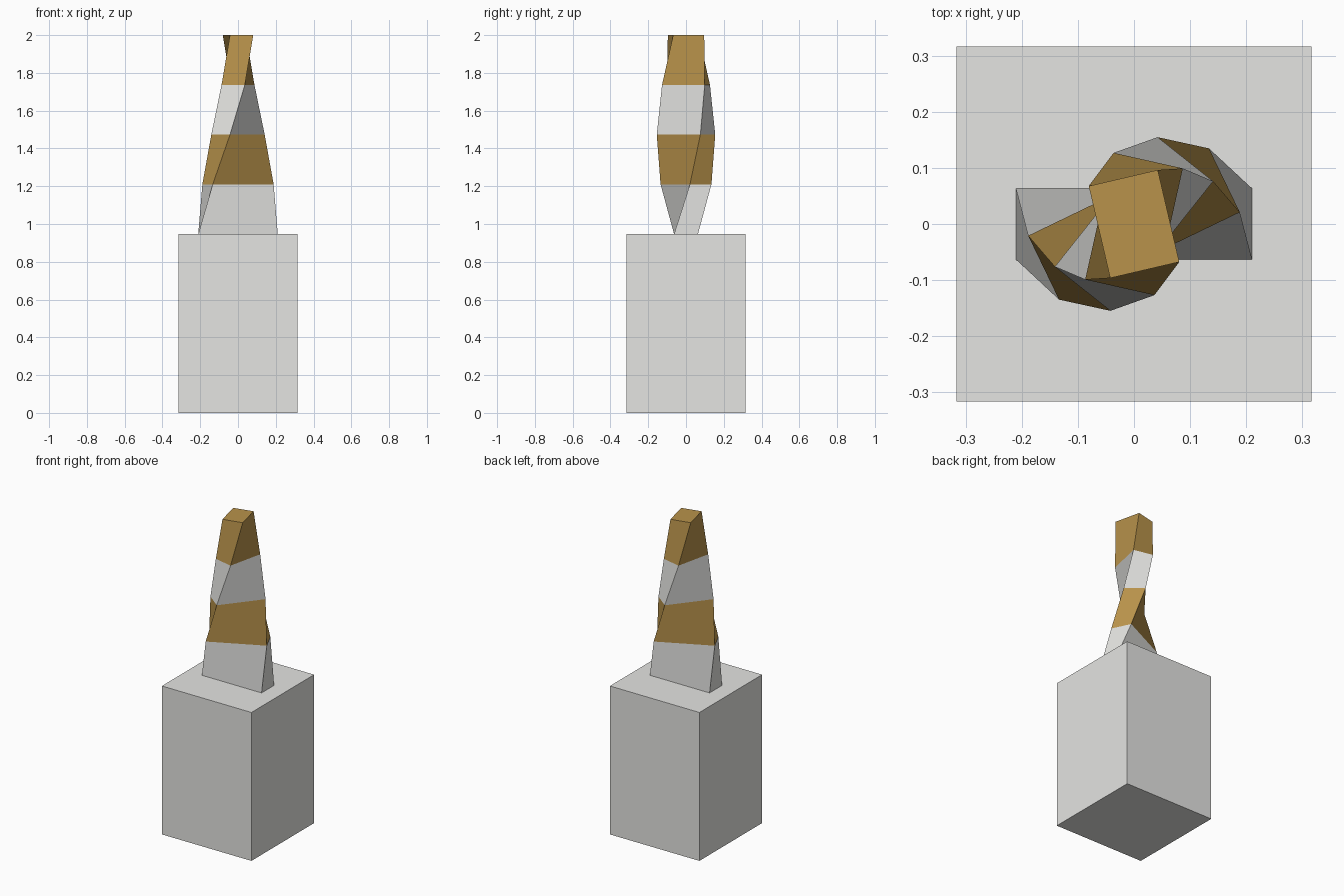
import bpy, bmesh, math
from mathutils import Matrix, Vector

cube = bpy.data.objects.get("Cube")
if cube:
    bpy.data.objects.remove(cube, do_unlink=True)


def make_material(name, rgb):
    mat = bpy.data.materials.new(name)
    mat.use_nodes = True
    mat.diffuse_color = (*rgb, 1)
    bsdf = next(n for n in mat.node_tree.nodes if n.type == "BSDF_PRINCIPLED")
    bsdf.inputs["Base Color"].default_value = (*rgb, 1)
    bsdf.inputs["Roughness"].default_value = 0.7
    return mat


stone = make_material("pale stone", (0.78, 0.78, 0.76))
bronze = make_material("bronze", (0.48, 0.29, 0.07))


def finish(name, bm, materials):
    bmesh.ops.recalc_face_normals(bm, faces=bm.faces[:])
    mesh = bpy.data.meshes.new(name)
    bm.to_mesh(mesh)
    bm.free()
    for mat in materials:
        mesh.materials.append(mat)
    obj = bpy.data.objects.new(name, mesh)
    bpy.context.collection.objects.link(obj)
    return obj


# Plinth: plain square block
WIDTH, BASE, TOP = 0.632, 0.947, 2.0
bm = bmesh.new()
bmesh.ops.create_cube(bm, size=1)
bmesh.ops.scale(bm, vec=(WIDTH, WIDTH, BASE), verts=bm.verts[:])
bmesh.ops.translate(bm, vec=(0, 0, BASE / 2), verts=bm.verts[:])
finish("plinth", bm, [stone])

# Twisted column: rectangle narrowing along its long side as it turns upward
BANDS, TWIST = 4, 1.8
HALF_LONG, HALF_SHORT, TOP_SCALE = 0.2105, 0.0632, 0.4
bm = bmesh.new()
rings = []
for level in range(BANDS + 1):
    t = level / BANDS
    long_side = HALF_LONG * (1 + (TOP_SCALE - 1) * t)
    turn = Matrix.Rotation(TWIST * t, 3, "Z")
    z = BASE + (TOP - BASE) * t
    rings.append([
        bm.verts.new(turn @ Vector((sx * long_side, sy * HALF_SHORT, z)))
        for sx, sy in ((-1, -1), (1, -1), (1, 1), (-1, 1))
    ])

# Bands alternate between stone and bronze
for band in range(BANDS):
    low, high = rings[band], rings[band + 1]
    for i in range(4):
        j = (i + 1) % 4
        face = bm.faces.new((low[i], low[j], high[j], high[i]))
        face.material_index = band % 2
bm.faces.new(rings[0][::-1])
bm.faces.new(rings[-1]).material_index = 1
finish("twisted_column", bm, [stone, bronze])
